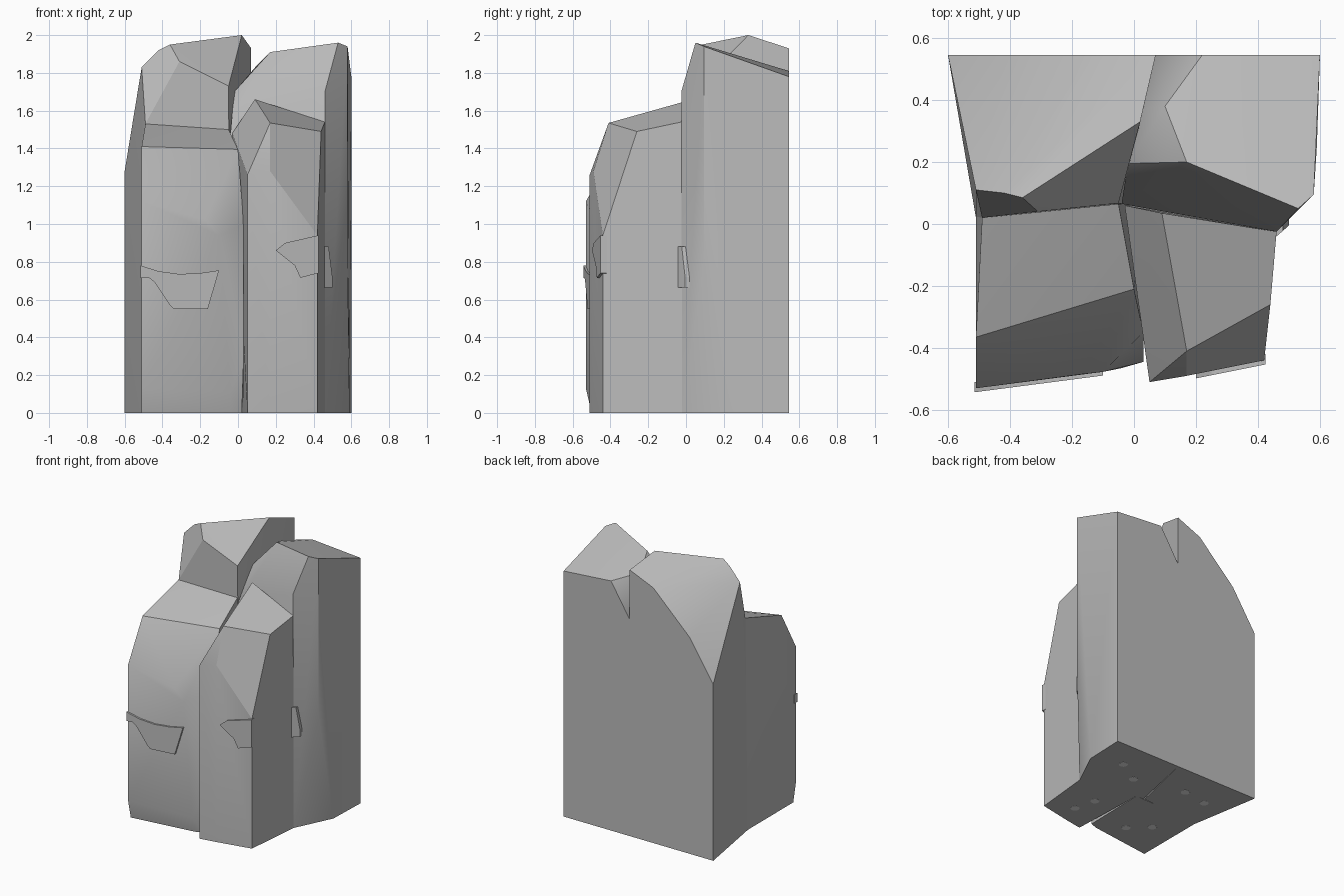
import bpy, bmesh, math

cube = bpy.data.objects.get("Cube")
if cube:
    bpy.data.objects.remove(cube, do_unlink=True)


def material(name, value):
    mat = bpy.data.materials.new(name)
    mat.use_nodes = True
    colour = (value, value, value, 1)
    mat.diffuse_color = colour
    mat.node_tree.nodes["Principled BSDF"].inputs["Base Color"].default_value = colour
    return mat


stone = material("stone grey", 0.5)
pale = material("pale grey", 0.8)


def add_object(name, bm, mat, smooth=0):
    bmesh.ops.recalc_face_normals(bm, faces=bm.faces)
    mesh = bpy.data.meshes.new(name)
    bm.to_mesh(mesh)
    bm.free()
    mesh.materials.append(mat)
    obj = bpy.data.objects.new(name, mesh)
    bpy.context.collection.objects.link(obj)
    if smooth:
        bpy.ops.object.select_all(action='DESELECT')
        obj.select_set(True)
        bpy.context.view_layer.objects.active = obj
        bpy.ops.object.shade_smooth_by_angle(angle=math.radians(smooth))
    return obj


def rock(name, footprint, corners, smooth=24):
    """Faceted block: a ground outline plus its upper corners, wrapped in a hull."""
    bm = bmesh.new()
    for x, y in footprint:
        bm.verts.new((x, y, 0))
    for corner in corners:
        bm.verts.new(corner)
    res = bmesh.ops.convex_hull(bm, input=bm.verts)
    loose = [v for v in bm.verts if not v.link_faces]
    bmesh.ops.delete(bm, geom=loose, context='VERTS')
    bmesh.ops.dissolve_limit(bm, angle_limit=math.radians(1),
                             verts=bm.verts, edges=bm.edges)
    return add_object(name, bm, stone, smooth)


def flake(name, outline, surface, depth):
    """Thin slab with an x-z outline, following the slanted face y = surface(x)."""
    bm = bmesh.new()
    face = bm.faces.new([bm.verts.new((x, surface(x) + 0.02, z)) for x, z in outline])
    new = bmesh.ops.extrude_face_region(bm, geom=[face])["geom"]
    bmesh.ops.translate(bm, vec=(0, -depth - 0.02, 0),
                        verts=[g for g in new if isinstance(g, bmesh.types.BMVert)])
    return add_object(name, bm, stone)


# Tall column at the back, right side of the model
rock("back_right_column",
     [(-0.6, 0.545), (-0.51, 0.02), (-0.04, 0.065), (0.02, 0.33), (0.07, 0.545)],
     [(-0.6, 0.545, 1.28), (-0.41, 0.545, 1.57), (-0.12, 0.545, 1.85),
      (0.07, 0.545, 1.93), (0.02, 0.33, 2.0), (-0.36, 0.085, 1.95),
      (-0.42, 0.1, 1.92), (-0.51, 0.11, 1.83), (-0.31, 0.04, 1.86),
      (-0.05, 0.067, 1.73), (-0.49, 0.02, 1.53)])

# Tall column at the back, left side of the model
rock("back_left_column",
     [(0.6, 0.545), (0.59, 0.25), (0.46, -0.02), (-0.03, 0.065), (0.07, 0.545)],
     [(0.6, 0.545, 1.78), (0.58, 0.095, 0.8), (0.58, 0.095, 1.94),
      (0.53, 0.05, 1.96), (0.46, -0.025, 1.7), (0.17, 0.2, 1.91),
      (0.1, 0.38, 1.84), (0.22, 0.545, 1.81), (0.07, 0.545, 1.57),
      (0.03, 0.37, 1.7), (-0.02, 0.195, 1.7), (-0.04, 0.065, 1.48)])

# Lower block at the front right, with a chamfered corner and a stepped foot
rock("front_right_block",
     [(-0.51, 0.05), (-0.51, -0.5), (-0.04, -0.44), (0.02, -0.42), (0.03, 0.06)],
     [(-0.49, 0.02, 1.53), (-0.05, 0.065, 1.5), (0, -0.21, 1.395),
      (-0.51, -0.365, 1.41), (-0.51, -0.53, 1.12), (-0.17, -0.485, 1.02),
      (-0.1, -0.477, 0.94), (0.03, -0.35, 1.0), (0.03, -0.445, 0.3),
      (-0.04, -0.465, 0.11), (-0.51, -0.53, 0.13),
      (-0.51, -0.5, 0.06), (-0.04, -0.44, 0.06)], 32)

# Lower block at the front left
rock("front_left_block",
     [(0.05, -0.51), (0.17, -0.49), (0.42, -0.44), (0.46, -0.02), (0.03, 0.06)],
     [(0.09, 0.035, 1.66), (0.46, -0.025, 1.54), (0.44, -0.26, 1.49),
      (0.17, -0.41, 1.535), (0.17, -0.49, 1.28), (0.05, -0.51, 1.26),
      (0.42, -0.44, 0.94), (-0.03, 0.06, 1.48)])

# Raised flakes of stone on the front faces
flake("right_flake",
      [(-0.515, 0.78), (-0.42, 0.75), (-0.31, 0.735), (-0.2, 0.74), (-0.1, 0.755),
       (-0.16, 0.55), (-0.34, 0.55), (-0.36, 0.57), (-0.44, 0.69),
       (-0.47, 0.715), (-0.515, 0.715)],
      lambda x: -0.463 + 0.13 * x, 0.013)
flake("left_flake",
      [(0.2, 0.86), (0.25, 0.9), (0.425, 0.94), (0.425, 0.74), (0.33, 0.715), (0.3, 0.78)],
      lambda x: -0.524 + 0.2 * x, 0.014)
flake("side_flake",
      [(0.455, 0.88), (0.48, 0.88), (0.5, 0.72), (0.5, 0.665), (0.455, 0.665)],
      lambda x: -0.42 + 0.87 * x, 0.02)

# Small pale discs set into the underside
for i, (x, y) in enumerate([(0.37, 0.33), (0.19, 0.22), (0.2, -0.17), (0.24, -0.33),
                            (-0.19, 0.31), (-0.38, 0.28), (-0.32, -0.19), (-0.19, -0.31)]):
    bm = bmesh.new()
    bmesh.ops.create_cone(bm, cap_ends=True, segments=20, radius1=0.03,
                          radius2=0.03, depth=0.006)
    bmesh.ops.translate(bm, verts=bm.verts, vec=(x, y, 0.002))
    add_object(f"underside_disc_{i + 1}", bm, pale)
